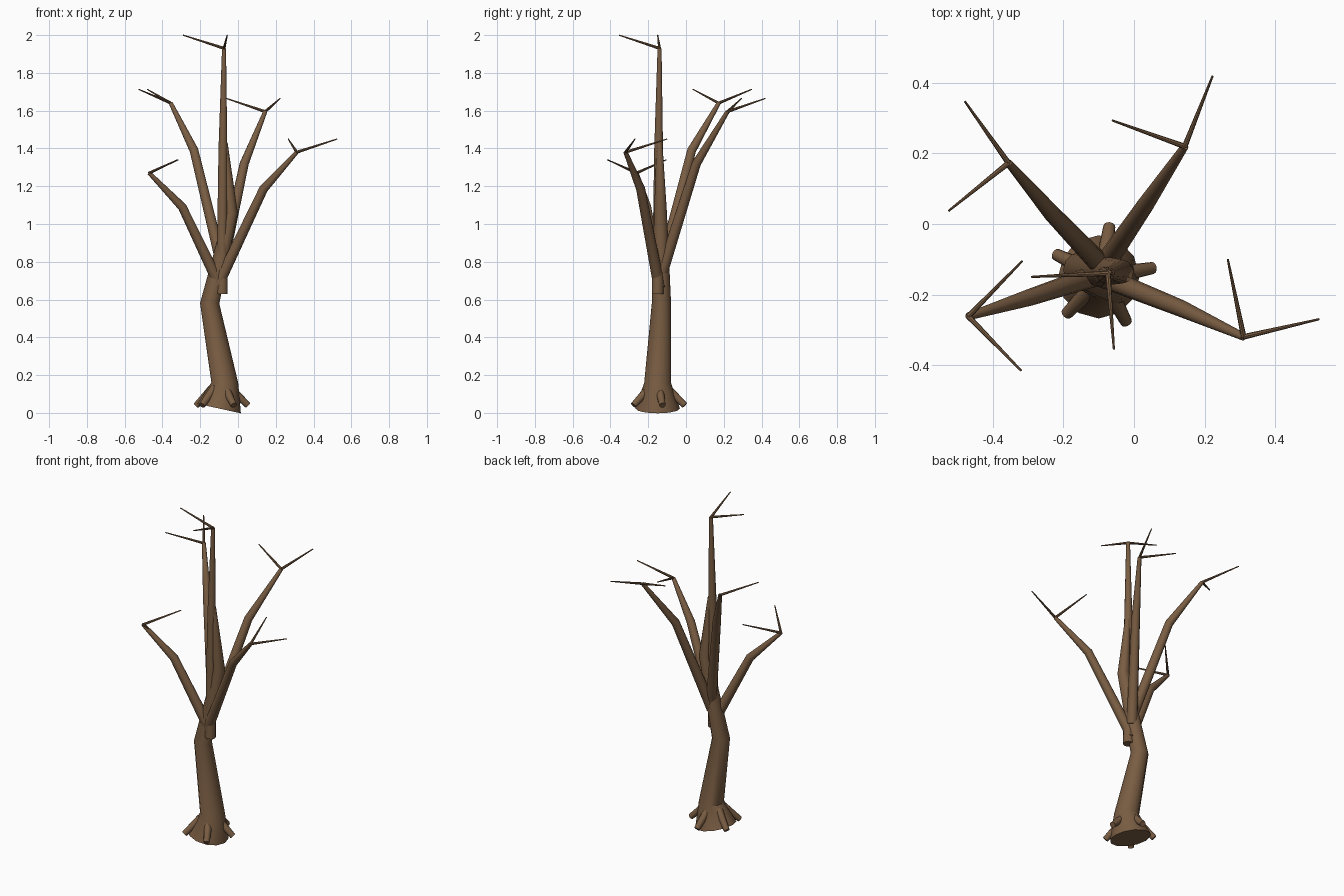
import bpy, math
from mathutils import Vector

if "Cube" in bpy.data.objects:
    bpy.data.objects.remove(bpy.data.objects["Cube"])

bark = bpy.data.materials.new("bark_brown")
bark.diffuse_color = (0.19, 0.108, 0.055, 1)
bark.use_nodes = True
bark.node_tree.nodes["Principled BSDF"].inputs["Base Color"].default_value = bark.diffuse_color


def limb(name, points, radii, bevel_res=4):
    """Capped, tapering tube along a straight-segment path."""
    cu = bpy.data.curves.new(name, 'CURVE')
    cu.dimensions = '3D'
    cu.bevel_depth = 1.0
    cu.bevel_resolution = bevel_res
    cu.use_fill_caps = True
    sp = cu.splines.new('POLY')
    sp.points.add(len(points) - 1)
    for p, co, r in zip(sp.points, points, radii):
        p.co = (*co, 1)
        p.radius = r
    ob = bpy.data.objects.new(name, cu)
    bpy.context.collection.objects.link(ob)
    bpy.ops.object.select_all(action='DESELECT')
    ob.select_set(True)
    bpy.context.view_layer.objects.active = ob
    bpy.ops.object.convert(target='MESH')
    ob = bpy.context.object
    ob.data.materials.clear()
    ob.data.materials.append(bark)
    bpy.ops.object.shade_smooth_by_angle(angle=math.radians(35))
    return ob


# Trunk, flared at the foot and tapering out beside the central leader
limb("trunk",
     [(-0.10, -0.15, 0.023), (-0.07, -0.15, 0.16), (-0.15, -0.13, 0.58),
      (-0.035, -0.135, 1.06), (-0.07, -0.14, 1.43)],
     [0.118, 0.071, 0.051, 0.034, 0.015])

# Roots around the foot
for k in range(5):
    a = math.radians(10 + 72 * k)
    d = Vector((math.cos(a), math.sin(a), 0))
    c = Vector((-0.09, -0.15, 0))
    limb(f"root_{k + 1}",
         [c + d * 0.05 + Vector((0, 0, 0.13)), c + d * 0.145 + Vector((0, 0, 0.04))],
         [0.024, 0.017])

# Main branches: path, then the tips of the two twigs at the end
branches = {
    "leader": ([(-0.085, -0.15, 0.63), (-0.08, -0.145, 1.4), (-0.074, -0.14, 1.93)],
               [(-0.291, -0.15, 2.0), (-0.057, -0.355, 2.0)]),
    "right_branch": ([(-0.115, -0.14, 0.66), (0.135, -0.24, 1.185), (0.311, -0.32, 1.38)],
                     [(0.525, -0.27, 1.45), (0.266, -0.10, 1.45)]),
    "left_branch": ([(-0.09, -0.14, 0.66), (-0.295, -0.208, 1.09), (-0.47, -0.262, 1.27)],
                    [(-0.317, -0.105, 1.34), (-0.32, -0.416, 1.34)]),
    "back_left_branch": ([(-0.085, -0.125, 0.78), (-0.233, 0.03, 1.39), (-0.356, 0.173, 1.64)],
                         [(-0.526, 0.037, 1.713), (-0.48, 0.348, 1.713)]),
    "back_right_branch": ([(-0.09, -0.125, 0.75), (0.033, 0.055, 1.32), (0.144, 0.22, 1.595)],
                          [(0.223, 0.42, 1.665), (-0.062, 0.294, 1.665)]),
}
for name, (path, tips) in branches.items():
    limb(name, path, [0.031, 0.024, 0.011])
    for i, tip in enumerate(tips):
        limb(f"{name}_twig_{i + 1}", [path[-1], tip], [0.008, 0.003], 2)
